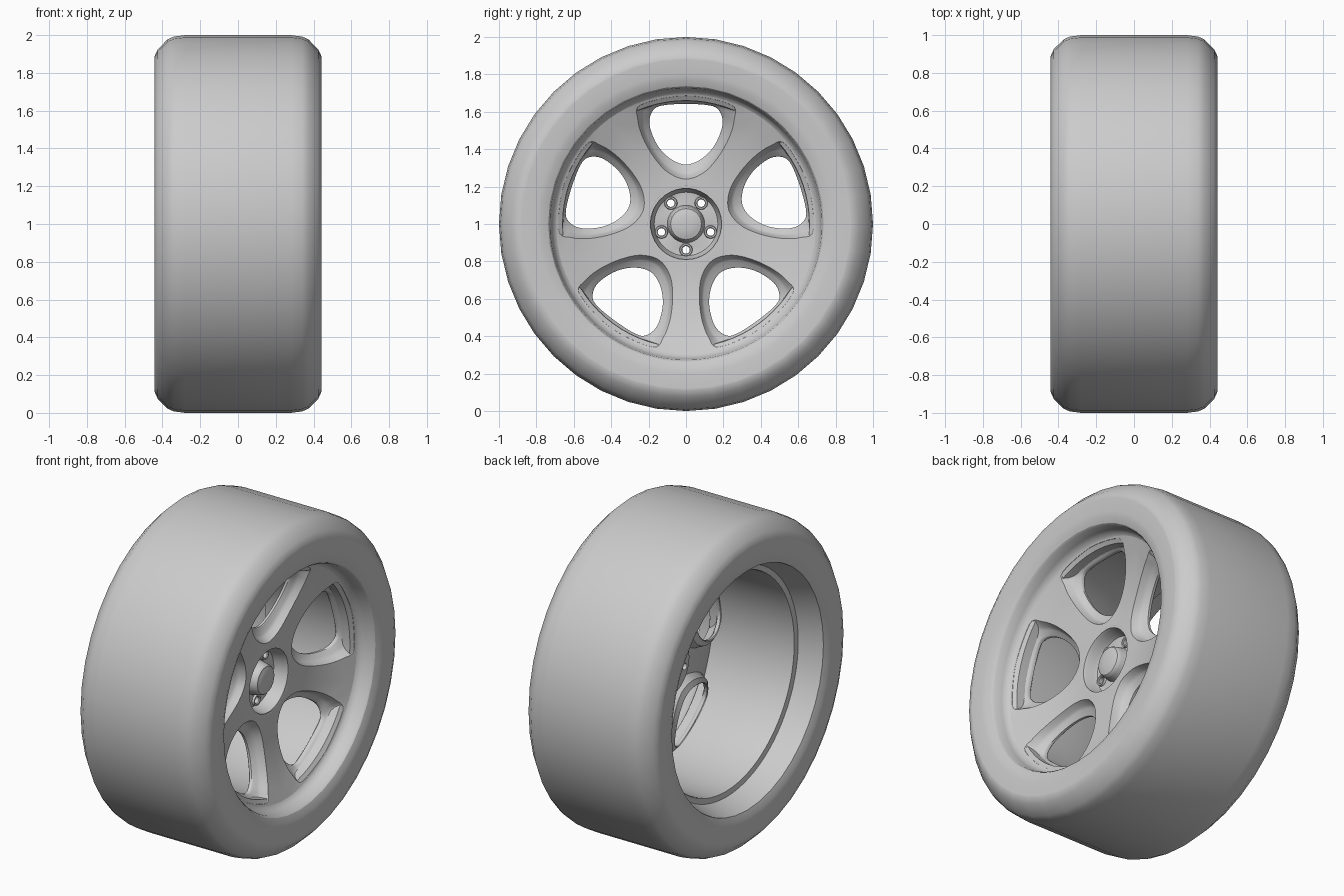
import bpy, bmesh, math
from mathutils import Vector

if "Cube" in bpy.data.objects:
    bpy.data.objects.remove(bpy.data.objects["Cube"])

SECTOR = math.radians(36)


def finish(name, verts, faces, angle=35):
    me = bpy.data.meshes.new(name)
    me.from_pydata(verts, [], faces)
    bm = bmesh.new()
    bm.from_mesh(me)
    bmesh.ops.remove_doubles(bm, verts=bm.verts, dist=0.0005)
    bm.to_mesh(me)
    bm.free()
    ob = bpy.data.objects.new(name, me)
    bpy.context.collection.objects.link(ob)
    bpy.ops.object.select_all(action='DESELECT')
    ob.select_set(True)
    bpy.context.view_layer.objects.active = ob
    bpy.ops.object.shade_smooth_by_angle(angle=math.radians(angle))
    return ob


def lathe(name, profile, n, angle=35):
    """Spin (x, radius) points around the wheel axle."""
    verts, faces = [], []
    for x, r in profile:
        for j in range(n):
            a = 2 * math.pi * j / n
            verts.append((x, r * math.cos(a), 1 + r * math.sin(a)))
    for i in range(len(profile) - 1):
        for j in range(n):
            k = (j + 1) % n
            faces.append((i*n + j, i*n + k, (i+1)*n + k, (i+1)*n + j))
    return finish(name, verts, faces, angle)


def smooth_loop(half, sub=5):
    """Mirror a half outline and round it with a closed Catmull-Rom curve."""
    pts = [Vector(p) for p in half]
    pts += [Vector((-p[0], p[1])) for p in half[-2:0:-1]]
    n, out = len(pts), []
    for i in range(n):
        a, b, c, d = (pts[(i + k) % n] for k in (-1, 0, 1, 2))
        for s in range(sub):
            t = s / sub
            out.append(0.5 * (2*b + (c - a)*t + (2*a - 5*b + 4*c - d)*t*t
                              + (3*b - a - 3*c + d)*t**3))
    return out


def circle(cv, r, n=24):
    return [Vector((r * math.sin(2*math.pi*j/n), cv - r * math.cos(2*math.pi*j/n)))
            for j in range(n)]


def border(loop, cv, rmin, rmax):
    """Project a loop outwards onto the edge of a 72 degree ring sector."""
    c, out = Vector((0, cv)), []
    for p in loop:
        d = (p - c).normalized()
        hits = []
        for s in (1, -1):
            den = d.x - s * math.tan(SECTOR) * d.y
            if abs(den) > 1e-6:
                hits.append(s * math.tan(SECTOR) * cv / den)
        for r in (rmin, rmax):
            b = c.dot(d)
            disc = b*b - cv*cv + r*r
            if disc >= 0:
                hits += [-b - math.sqrt(disc), -b + math.sqrt(disc)]
        out.append(c + d * min(t for t in hits if t > 1e-6))
    for r in (rmin, rmax):
        for s in (1, -1):
            q = Vector((s * r * math.sin(SECTOR), r * math.cos(SECTOR)))
            dirq = (q - c).normalized()
            i = max(range(len(loop)), key=lambda j: (loop[j] - c).normalized().dot(dirq))
            out[i] = q
    return out


def five_sectors(name, loops, start, angle=35):
    """Bridge (outline, height function) loops and repeat five times."""
    verts, faces = [], []
    n = len(loops[0][0])
    for k in range(5):
        a = start + k * 2 * SECTOR
        ca, sa = math.cos(a), math.sin(a)
        base = len(verts)
        for pts, h in loops:
            for p in pts:
                verts.append((h(p.length), p.x*ca - p.y*sa, 1 + p.x*sa + p.y*ca))
        for i in range(len(loops) - 1):
            for j in range(n):
                m = (j + 1) % n
                faces.append((base + i*n + j, base + (i+1)*n + j,
                              base + (i+1)*n + m, base + i*n + m))
    return finish(name, verts, faces, angle)


# Tyre
half = [(0.28, 1.0), (0.34, 0.992), (0.372, 0.978), (0.425, 0.925), (0.441, 0.89),
        (0.441, 0.88), (0.439, 0.80), (0.434, 0.77), (0.42, 0.737)]
lathe("tyre", [(-x, r) for x, r in reversed(half)] + half, 40, 40)

# Rim barrel with front lip and stepped back lip
lathe("rim_barrel", [(0.42, 0.737), (0.408, 0.727), (0.36, 0.72), (0.335, 0.71),
                     (0.322, 0.695), (0.30, 0.66), (0.18, 0.652), (0.0, 0.654),
                     (-0.26, 0.656), (-0.275, 0.66), (-0.28, 0.692),
                     (-0.42, 0.737)], 80)

# Dished five-spoke face with recessed windows
hole = smooth_loop([(0, .318), (.085, .35), (.155, .425), (.195, .53),
                    (.18, .602), (.13, .633), (0, .642)])
recess = smooth_loop([(0, .24), (.095, .275), (.17, .355), (.23, .46),
                      (.258, .56), (.24, .638), (0, .686)])
edge = border(recess, 0.49, 0.19, 0.70)


def dish(r):
    return 0.21 + 0.11 * (max(0, r - 0.2) / 0.49) ** 2


def below(d):
    return lambda r: dish(r) - d


def blend(t):
    return [a.lerp(b, t) for a, b in zip(hole, recess)]


five_sectors("spokes", [(edge, below(.025)), (recess, below(.03)), (blend(.6), below(.075)),
                        (blend(.1), below(.09)), (hole, below(.085)),
                        (hole, below(.07)), (blend(.12), below(.063)),
                        (blend(.55), below(.052)), (blend(.75), below(.036)),
                        (blend(.93), below(.01)), (recess, below(.001)),
                        (edge, below(0))], 0)

# Hub plate with five deep lug holes
cv, lo, hi = 0.138, 0.08, 0.175
lug = [circle(cv, r) for r in (.02, .024, .032, .035)]
hub_edge = border(lug[3], cv, lo, hi)
five_sectors("hub_plate", [(hub_edge, lambda r: .10), (lug[0], lambda r: .10),
                           (lug[0], lambda r: .128), (lug[1], lambda r: .133),
                           (lug[2], lambda r: .133), (lug[3], lambda r: .12),
                           (hub_edge, lambda r: .125)], math.pi)

# Bowl between spokes and hub, and the back of the hub
lathe("hub_bowl", [(.2105, .205), (.205, .194), (.19, .187), (.15, .18), (.125, .17)], 60)
lathe("hub_back", [(.10, .001), (.10, .08)], 40)
lathe("hub_back_collar", [(.10, .175), (.185, .19)], 60)

# Centre cap on its tapered boss
lathe("centre_cap", [(.125, .1), (.165, .092), (.183, .088), (.19, .082), (.19, .078),
                     (.194, .07), (.198, .035), (.2, .0001)], 40)
